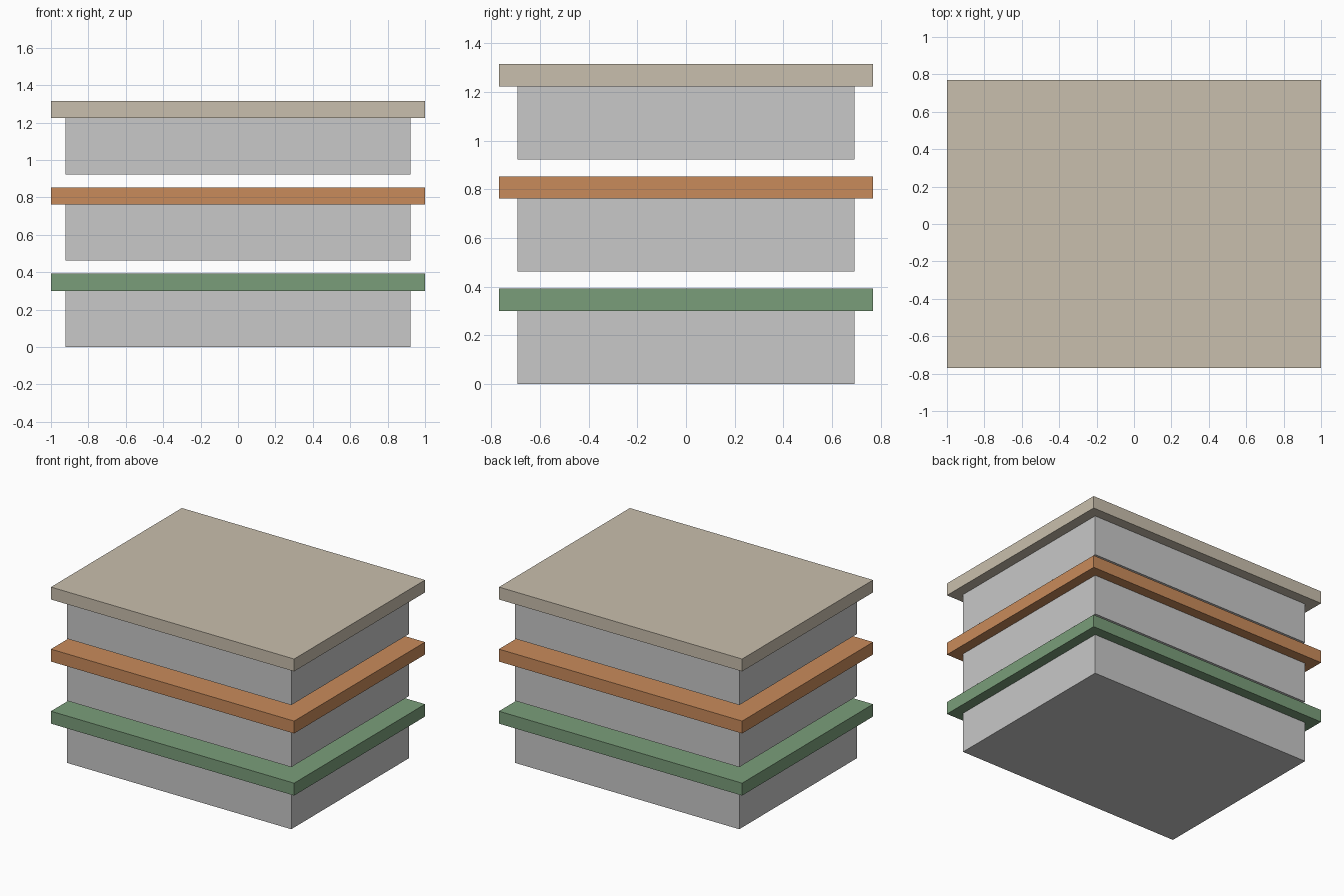
import bpy, bmesh

if "Cube" in bpy.data.objects:
    bpy.data.objects.remove(bpy.data.objects["Cube"])


def material(name, rgb):
    # sRGB 0-255 to linear
    lin = [(c / 255 / 12.92) if c / 255 <= 0.04045 else ((c / 255 + 0.055) / 1.055) ** 2.4 for c in rgb]
    m = bpy.data.materials.new(name)
    m.diffuse_color = (*lin, 1)
    m.use_nodes = True
    m.node_tree.nodes["Principled BSDF"].inputs["Base Color"].default_value = m.diffuse_color
    return m


def box(name, sx, sy, z0, z1, mat):
    bm = bmesh.new()
    bmesh.ops.create_cube(bm, size=1)
    for v in bm.verts:
        v.co = (v.co.x * sx, v.co.y * sy, z0 if v.co.z < 0 else z1)
    me = bpy.data.meshes.new(name)
    bm.to_mesh(me)
    bm.free()
    me.materials.append(mat)
    ob = bpy.data.objects.new(name, me)
    bpy.context.collection.objects.link(ob)
    return ob


grey = material("light grey", (200, 200, 200))
lid_colours = [
    ("bottom", material("green", (122, 158, 122))),
    ("middle", material("orange", (201, 139, 91))),
    ("top", material("tan", (201, 191, 173))),
]

BODY_H, LID_H, PITCH = 0.30, 0.0923, 0.4615

# Three separated tiers, each a grey body under an overhanging coloured lid
for i, (level, colour) in enumerate(lid_colours):
    z = i * PITCH
    box(level + "_box_body", 1.846, 1.385, z, z + BODY_H, grey)
    box(level + "_box_lid", 2.0, 1.538, z + BODY_H, z + BODY_H + LID_H, colour)
